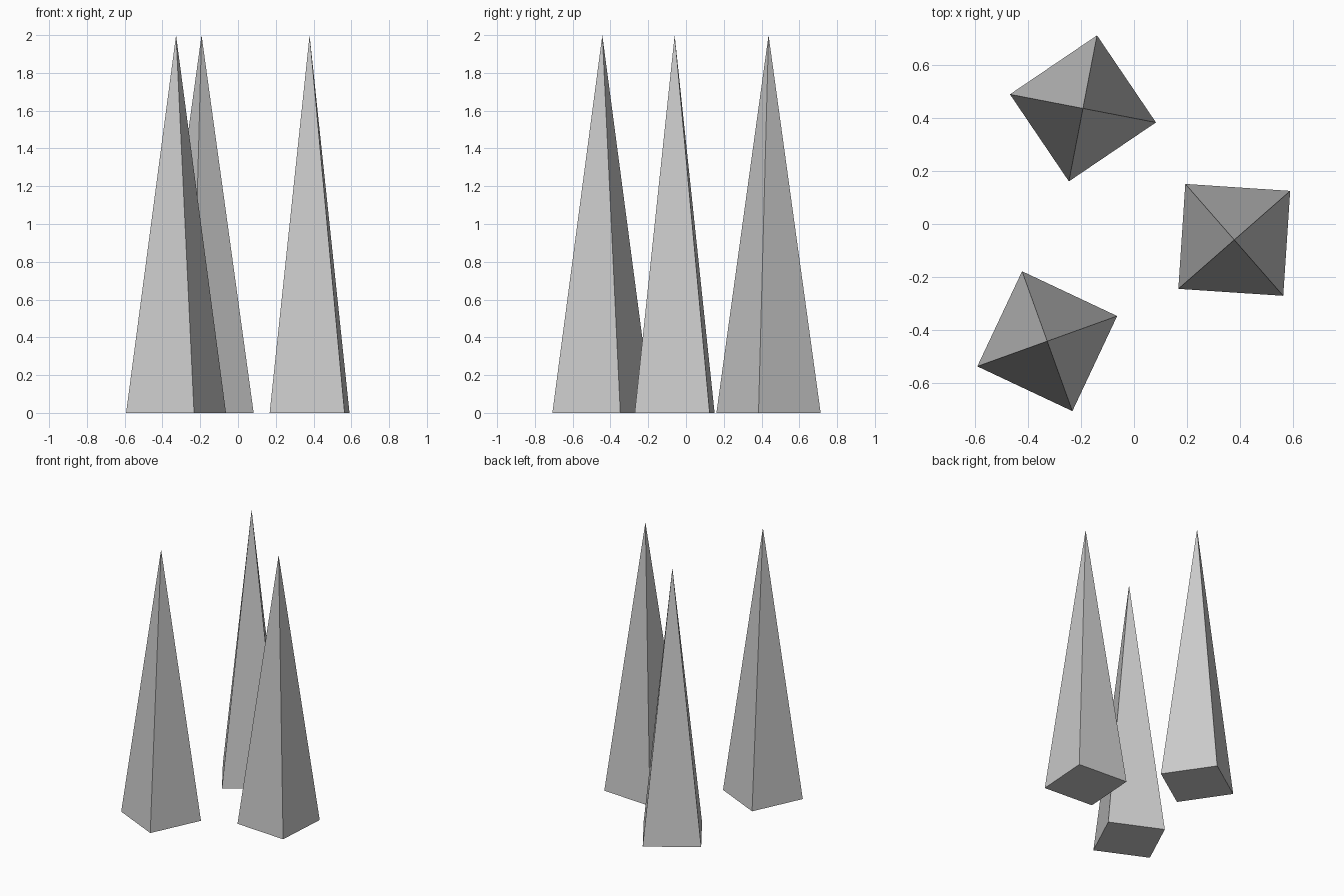
import bpy
from math import radians

if "Cube" in bpy.data.objects:
    bpy.data.objects.remove(bpy.data.objects["Cube"])

HEIGHT = 2.0
CORNER_RADIUS = 0.281


def spike(name, x, y, angle):
    """Closed four-sided pyramid standing on the ground."""
    bpy.ops.mesh.primitive_cone_add(
        vertices=4, radius1=CORNER_RADIUS, radius2=0, depth=HEIGHT,
        end_fill_type='NGON', location=(x, y, HEIGHT / 2),
        rotation=(0, 0, radians(angle)))
    bpy.context.object.name = name


# Three spikes in a ring, each with its own twist
spike("back_spike", -0.193, 0.437, 79.1)
spike("right_spike", 0.379, -0.06, 41.2)
spike("front_left_spike", -0.328, -0.443, 19.8)
